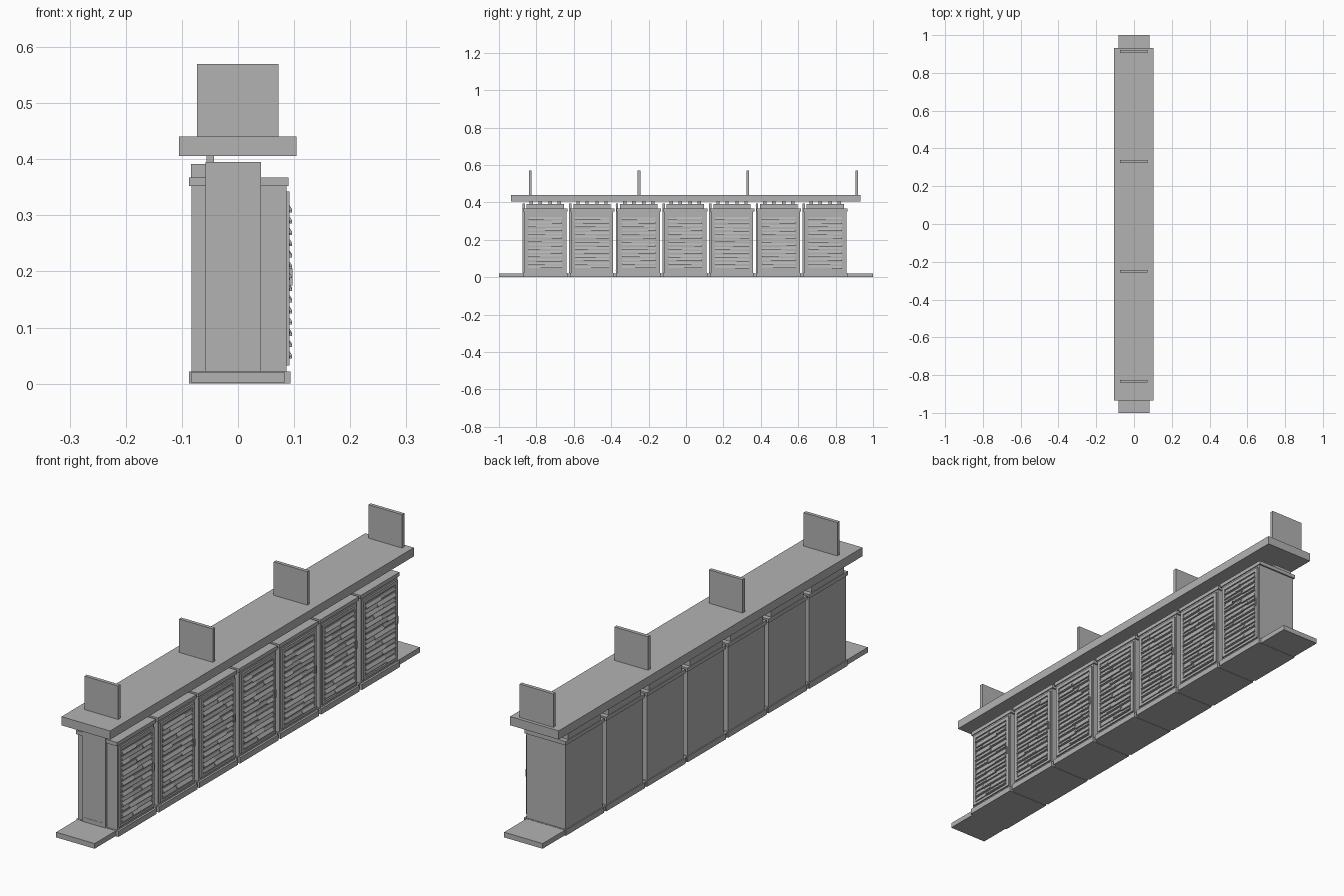
import bpy, bmesh, random

random.seed(4)
old = bpy.data.objects.get("Cube")
if old:
    bpy.data.objects.remove(old)

grey = bpy.data.materials.new("plain_grey")
grey.use_nodes = True
GREY = (0.45, 0.45, 0.45, 1)
grey.diffuse_color = GREY
grey.node_tree.nodes["Principled BSDF"].inputs["Base Color"].default_value = GREY


def finish(name, bm):
    bmesh.ops.recalc_face_normals(bm, faces=bm.faces)
    mesh = bpy.data.meshes.new(name)
    bm.to_mesh(mesh)
    bm.free()
    mesh.materials.append(grey)
    obj = bpy.data.objects.new(name, mesh)
    bpy.context.collection.objects.link(obj)
    return obj


def add_box(bm, x, y, z):
    """Box between the (low, high) pairs of each axis."""
    verts = bmesh.ops.create_cube(bm, size=1)["verts"]
    for v in verts:
        v.co = [r[0] if c < 0 else r[1] for c, r in zip(v.co, (x, y, z))]


def add_louvre(bm, x, y, z):
    """Wedge blade: flush at the top, leaning out to a lip at the bottom."""
    lip = z[0] + 0.25 * (z[1] - z[0])
    profile = [(x[0], z[0]), (x[1], z[0]), (x[1], lip), (x[0] + 0.003, z[1]), (x[0], z[1])]
    ends = [[bm.verts.new((px, py, pz)) for px, pz in profile] for py in y]
    for e in ends:
        bm.faces.new(e)
    n = len(profile)
    for i in range(n):
        j = (i + 1) % n
        bm.faces.new((ends[0][i], ends[0][j], ends[1][j], ends[1][i]))


def box(name, x, y, z):
    bm = bmesh.new()
    add_box(bm, x, y, z)
    return finish(name, bm)


# Floor slab and overhead tray
box("floor_slab", (-0.083, 0.083), (-1, 1), (0.001, 0.021))
box("overhead_tray", (-0.105, 0.104), (-0.935, 0.933), (0.406, 0.44))

# Upright hanger plates on the tray
for i in range(4):
    y = -0.833 + i * 0.582
    box("hanger_plate", (-0.073, 0.072), (y - 0.007, y + 0.007), (0.44, 0.57))


def cabinet(cy):
    def span(half):
        return (cy - half, cy + half)

    # Carcass with plinth and stepped top
    box("cabinet_plinth", (-0.087, 0.094), span(0.118), (0, 0.022))
    box("cabinet_body", (-0.083, 0.086), span(0.113), (0.022, 0.352))
    box("cabinet_cap", (-0.087, 0.09), span(0.119), (0.352, 0.367))
    box("cabinet_top_box", (-0.084, 0.0), span(0.1), (0.367, 0.391))

    # Slim side cover with two horizontal ribs
    bm = bmesh.new()
    low = cy - 0.122
    add_box(bm, (-0.058, 0.041), (low, low + 0.012), (0.022, 0.395))
    for z in (0.038, 0.384):
        add_box(bm, (-0.05, 0.033), (low - 0.001, low), (z - 0.001, z + 0.001))
    finish("side_cover", bm)

    # Cable posts reaching up to the tray
    bm = bmesh.new()
    for off in (-0.075, -0.027, 0.027, 0.075):
        add_box(bm, (-0.056, -0.043), (cy + off - 0.009, cy + off + 0.009), (0.391, 0.406))
    finish("cable_posts", bm)

    # Door frame
    bm = bmesh.new()
    for s in (-1, 1):
        a, b = sorted((cy + s * 0.092, cy + s * 0.106))
        add_box(bm, (0.086, 0.092), (a, b), (0.032, 0.342))
    for z in ((0.032, 0.042), (0.328, 0.342)):
        add_box(bm, (0.086, 0.092), span(0.092), z)
    finish("door_frame", bm)

    # Rows of louvres, each broken at a varying point
    bm = bmesh.new()
    rows, bottom, pitch = 14, 0.045, 0.02
    for r in range(rows):
        z = bottom + r * pitch
        cut = cy + random.uniform(-0.05, 0.05)
        for k, (a, b) in enumerate(((cy - 0.09, cut), (cut, cy + 0.09))):
            depth = 0.096 if (r + k) % 2 else 0.093
            lift = random.choice((0, 0.003))
            add_louvre(bm, (0.086, depth), (a, b), (z + lift, z + lift + 0.014))
    finish("door_louvres", bm)

    # Door latch
    box("door_latch", (0.092, 0.097), (cy + 0.096, cy + 0.102), (0.175, 0.205))


for i in range(7):
    cabinet(-0.752 + i * 0.2495)
